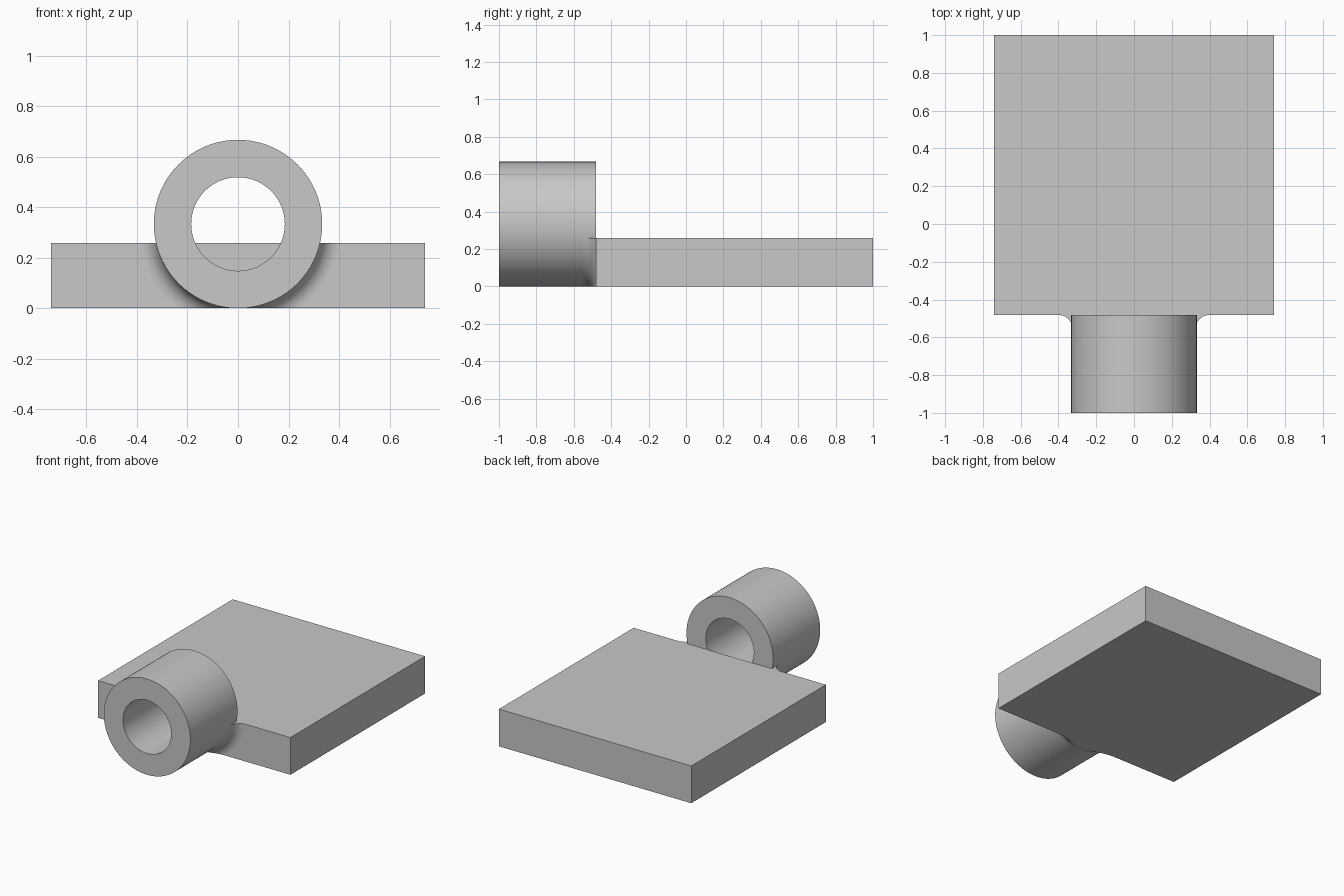
import bpy, bmesh, math
from mathutils import Matrix, Vector

if "Cube" in bpy.data.objects:
    bpy.data.objects.remove(bpy.data.objects["Cube"])

U = 2 / 27                      # design unit: overall length is 27 units
HALF_W, THICK = 10 * U, 3.5 * U
R_OUT, R_IN, FILLET = 4.5 * U, 2.5 * U, U
FRONT, BACK = -1.0, 1.0
JOINT = FRONT + 7 * U           # where the tube meets the plate
STEPS = 128

grey = bpy.data.materials.new("light grey")
grey.use_nodes = True
colour = (0.58, 0.58, 0.58, 1)
grey.diffuse_color = colour
grey.node_tree.nodes["Principled BSDF"].inputs["Base Color"].default_value = colour


def add_object(name, bm):
    bmesh.ops.recalc_face_normals(bm, faces=bm.faces)
    mesh = bpy.data.meshes.new(name)
    bm.to_mesh(mesh)
    bm.free()
    mesh.materials.append(grey)
    obj = bpy.data.objects.new(name, mesh)
    bpy.context.collection.objects.link(obj)
    return obj


def box(name, low, high):
    bm = bmesh.new()
    low, high = Vector(low), Vector(high)
    size = Matrix.Diagonal((*(high - low), 1))
    bmesh.ops.create_cube(bm, size=1, matrix=Matrix.Translation((low + high) / 2) @ size)
    return add_object(name, bm)


def lathe(name, profile):
    """Turn a closed (radius, y) profile around the tube's axis."""
    bm = bmesh.new()
    rings = []
    for i in range(STEPS):
        a = math.tau * i / STEPS
        rings.append([bm.verts.new((r * math.sin(a), y, R_OUT + r * math.cos(a)))
                      for r, y in profile])
    n = len(profile)
    for i, ring in enumerate(rings):
        after = rings[(i + 1) % STEPS]
        for j in range(n):
            k = (j + 1) % n
            bm.faces.new((ring[j], ring[k], after[k], after[j]))
    return add_object(name, bm)


def smooth(obj):
    bpy.ops.object.select_all(action="DESELECT")
    obj.select_set(True)
    bpy.context.view_layer.objects.active = obj
    bpy.ops.object.shade_smooth_by_angle(angle=math.radians(30))


# Flat plate and the hollow tube on its front edge
box("plate", (-HALF_W, JOINT, 0), (HALF_W, BACK, THICK))
tube = lathe("tube", [(R_IN, FRONT), (R_OUT, FRONT), (R_OUT, JOINT), (R_IN, JOINT)])
smooth(tube)

# Concave fillet around the joint, trimmed to the plate's thickness
arc = []
for i in range(13):
    t = math.pi / 2 * i / 12
    arc.append((R_OUT + FILLET * (1 - math.cos(t)), JOINT - FILLET * (1 - math.sin(t))))
inner = R_OUT - 0.02
fillet = lathe("joint_fillet", [(inner, JOINT - FILLET)] + arc + [(inner, JOINT)])
cutter = box("fillet_cutter", (-1, FRONT, 0), (1, BACK, THICK))
cutter.hide_render = True
trim = fillet.modifiers.new("trim", "BOOLEAN")
trim.operation = "INTERSECT"
trim.solver = "EXACT"
trim.object = cutter
bpy.context.view_layer.objects.active = fillet
bpy.ops.object.modifier_apply(modifier=trim.name)
bpy.data.objects.remove(cutter)
smooth(fillet)
